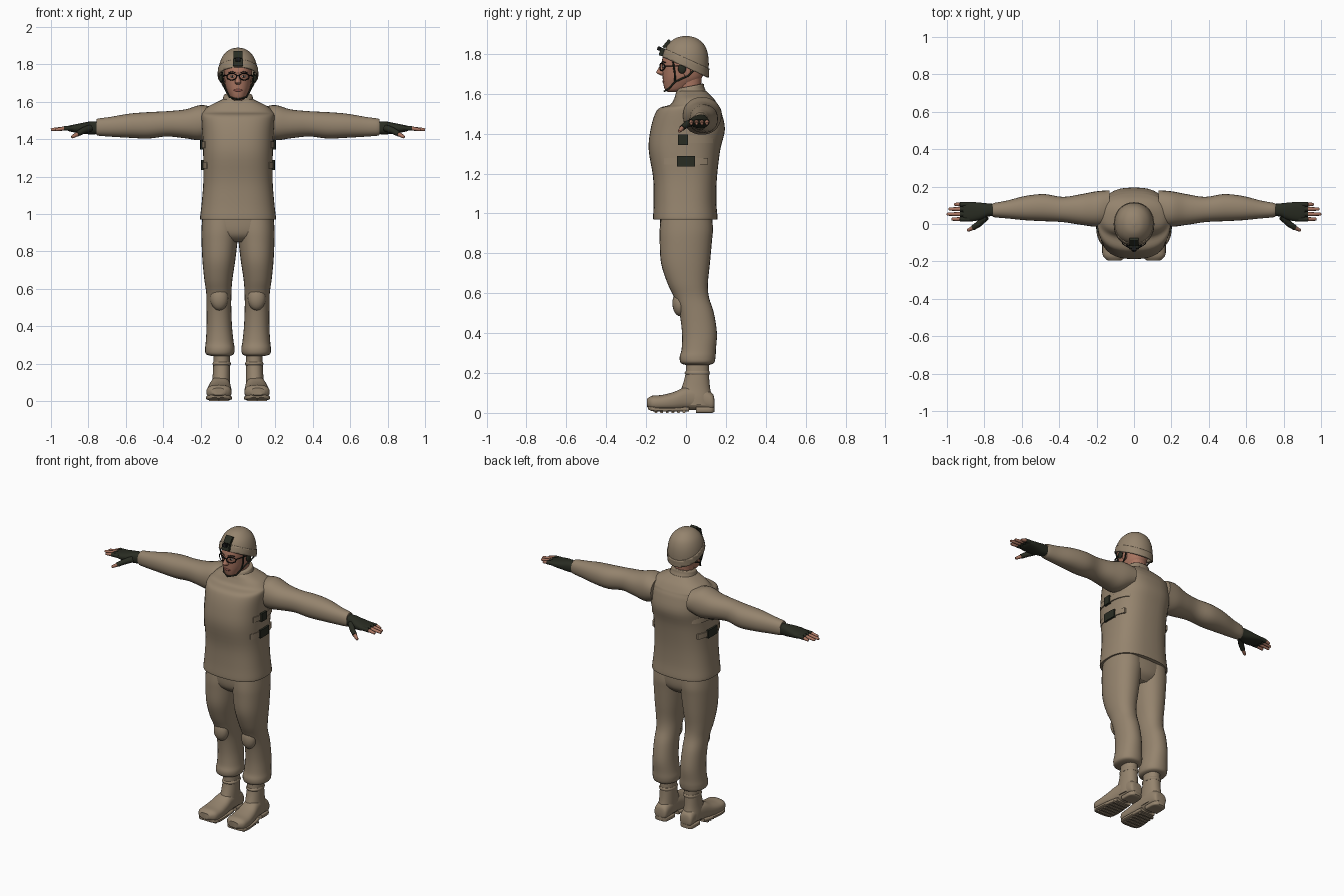
import bpy
import bmesh
from math import cos, sin, pi, radians
from mathutils import Matrix, Vector

default_cube = bpy.data.objects.get("Cube")
if default_cube:
    bpy.data.objects.remove(default_cube)

CM = 0.01


def material(name, red, green, blue):
    mat = bpy.data.materials.new(name)
    mat.use_nodes = True
    colour = (red, green, blue, 1)
    mat.diffuse_color = colour
    shader = mat.node_tree.nodes["Principled BSDF"]
    shader.inputs["Base Color"].default_value = colour
    shader.inputs["Roughness"].default_value = 0.9
    return mat


TAN = material("tan_cloth", 0.3, 0.23, 0.155)
SKIN = material("skin", 0.4, 0.18, 0.12)
GLOVE = material("dark_olive", 0.022, 0.025, 0.016)
BLACK = material("black", 0.008, 0.008, 0.008)
LIP = material("lip", 0.3, 0.1, 0.08)
WHITE = material("eye_white", 0.5, 0.45, 0.4)


def finish(name, bm, mat, mirror=False, angle=40):
    """Turn a bmesh into a smooth shaded object, mirrored across x if asked."""
    bmesh.ops.recalc_face_normals(bm, faces=bm.faces[:])
    mesh = bpy.data.meshes.new(name)
    bm.to_mesh(mesh)
    bm.free()
    mesh.materials.append(mat)
    mesh.shade_smooth()
    mesh.set_sharp_from_angle(angle=radians(angle))
    ob = bpy.data.objects.new(name, mesh)
    bpy.context.collection.objects.link(ob)
    if mirror:
        ob.modifiers.new("mirror", "MIRROR").use_mirror_merge = False
    return ob


def blend(p, q, r, s, t):
    """Smooth curve from q to r."""
    return [b + 0.5 * t * (c - a + t * (2 * a - 5 * b + 4 * c - d + t * (3 * (b - c) + d - a)))
            for a, b, c, d in zip(p, q, r, s)]


def signed_power(value, power):
    return abs(value) ** power * (1 if value > 0 else -1)


def loft_mesh(sections, axis="z", power=2.2, sides=28, steps=4, tilt=0):
    """Skin rounded sections (position, a_min, a_max, b_min, b_max), in centimetres."""
    rows = []
    last = len(sections) - 1
    for i in range(last):
        near = [sections[max(0, min(last, i + k))] for k in (-1, 0, 1, 2)]
        rows += [blend(*near, k / steps) for k in range(steps)]
    rows.append(sections[-1])
    bm = bmesh.new()
    rings = []
    for pos, a0, a1, b0, b1 in rows:
        ring = []
        for k in range(sides):
            angle = 2 * pi * k / sides
            a = (a0 + a1) / 2 + (a1 - a0) / 2 * signed_power(cos(angle), 2 / power)
            b = (b0 + b1) / 2 + (b1 - b0) / 2 * signed_power(sin(angle), 2 / power)
            p = pos + tilt * b
            co = {"x": (p, a, b), "y": (a, p, b), "z": (a, b, p)}[axis]
            ring.append(bm.verts.new(Vector(co) * CM))
        rings.append(ring)
    for low, high in zip(rings, rings[1:]):
        for k in range(sides):
            j = (k + 1) % sides
            bm.faces.new((low[k], low[j], high[j], high[k]))
    bm.faces.new(rings[0])
    bm.faces.new(rings[-1])
    return bm


def loft(name, sections, mat, mirror=False, **shape):
    return finish(name, loft_mesh(sections, **shape), mat, mirror)


def sym(*sections):
    """Sections (height, half_width, y_min, y_max) centred on x."""
    return [(z, -w, w, y0, y1) for z, w, y0, y1 in sections]


def cut(bm, point, normal, fill=False):
    """Slice away everything on the normal's side."""
    geom = bm.verts[:] + bm.edges[:] + bm.faces[:]
    result = bmesh.ops.bisect_plane(bm, geom=geom, plane_co=Vector(point) * CM,
                                    plane_no=normal, clear_outer=True)
    if fill:
        edges = [e for e in result["geom_cut"] if isinstance(e, bmesh.types.BMEdge)]
        bmesh.ops.holes_fill(bm, edges=edges, sides=0)


def ball(name, centre, radii, mat, mirror=False):
    bm = bmesh.new()
    place = Matrix.Translation(Vector(centre) * CM) @ Matrix.Diagonal((*(Vector(radii) * CM), 1))
    bmesh.ops.create_uvsphere(bm, u_segments=20, v_segments=12, radius=1, matrix=place)
    return finish(name, bm, mat, mirror)


def box(name, centre, size, mat, mirror=False, pitch=0):
    bm = bmesh.new()
    place = (Matrix.Translation(Vector(centre) * CM) @ Matrix.Rotation(radians(pitch), 4, "X")
             @ Matrix.Diagonal((*(Vector(size) * CM), 1)))
    bmesh.ops.create_cube(bm, size=1, matrix=place)
    bmesh.ops.bevel(bm, geom=bm.edges[:], offset=0.2 * CM, segments=2, affect="EDGES")
    return finish(name, bm, mat, mirror)


def tube(name, points, radius, mat, mirror=False, taper=1, cyclic=False):
    """Round cord through points, thinning towards its end."""
    curve = bpy.data.curves.new(name, "CURVE")
    curve.dimensions = "3D"
    curve.bevel_depth = radius * CM
    curve.bevel_resolution = 3
    curve.use_fill_caps = True
    spline = curve.splines.new("POLY")
    spline.points.add(len(points) - 1)
    for i, (p, co) in enumerate(zip(spline.points, points)):
        p.co = (*(Vector(co) * CM), 1)
        p.radius = 1 + (taper - 1) * i / (len(points) - 1)
    spline.use_cyclic_u = cyclic
    helper = bpy.data.objects.new(name + "_path", curve)
    mesh = bpy.data.meshes.new_from_object(helper)
    bm = bmesh.new()
    bm.from_mesh(mesh)
    bpy.data.objects.remove(helper)
    bpy.data.meshes.remove(mesh)
    return finish(name, bm, mat, mirror)


# Vest and collar
loft("vest", sym((97, 20, -16.2, 15.5), (98, 20.3, -16.5, 15.8), (106, 19.4, -16.2, 15.2),
                 (118, 18.5, -16.5, 15.5), (132, 18.6, -18.7, 17.2), (142, 19, -17.8, 19.5),
                 (150, 19.5, -15.5, 18), (153, 19.5, -13, 16.8), (154.5, 19, -8, 16),
                 (157.5, 16, -6, 14), (160, 11, -5, 11.5), (161.5, 8, -4, 10)),
     TAN, power=2.6, sides=40)
loft("collar", sym((153, 10.5, -7, 13), (157, 9.3, -6.2, 11), (161, 8.2, -5.2, 9.3),
                   (163, 7.6, -4.6, 8.9), (163.4, 6.8, -4, 8.2)), TAN, tilt=0.2)

# Side straps with buckles
for label, z, width, front, back, clip in (("upper", 137, 19.4, -9.5, 14, (-4, 1)),
                                           ("lower", 126.2, 18.9, -11, 11, (-4.5, 4.5))):
    for part, grow, tall, ends, mat in (("strap", 0, 1.7, (front, back), TAN),
                                        ("buckle", 0.8, 2.6, clip, GLOVE)):
        w = width + grow
        bm = loft_mesh(sym(*((z + side * tall, w, -18.5, 18) for side in (-1, 1))),
                       power=2.6, sides=40, steps=1)
        cut(bm, (0, ends[0], 0), (0, -1, 0), fill=True)
        cut(bm, (0, ends[1], 0), (0, 1, 0), fill=True)
        finish(label + "_" + part, bm, mat)

# Sleeves
loft("sleeves", [(13, -1, 18, 142, 157), (20, -1.5, 17.5, 139.5, 158.3), (28, -0.5, 16, 140.5, 156),
                 (38, 1, 14.5, 141.5, 155), (48, 1.5, 16, 140.4, 154.5), (58, 2, 15, 140.8, 153.7),
                 (68, 3, 12.5, 141.4, 152), (75, 3.7, 11.2, 142, 151), (75.6, 5, 10.3, 143, 150)],
     TAN, mirror=True, axis="x")

# Gloves with bare fingertips
loft("gloves", [(72, 4.5, 10.5, 143, 149.5), (78, 4, 11, 142.6, 149.6), (82, 2.2, 11.4, 142.9, 149),
                (87, 1.4, 11.8, 143.6, 148), (90, 2, 11.5, 144.2, 147.4), (91.5, 3, 11, 145, 147)],
     GLOVE, mirror=True, axis="x", power=2.5)
for finger, y, tip in (("index", 2.6, 97.5), ("middle", 5.3, 100), ("ring", 8, 99), ("little", 10.5, 96)):
    knuckle = (88, y, 146)
    joint = (93, y, 145.8)
    tube(finger + "_finger_gloves", [knuckle, joint], 1.3, GLOVE, mirror=True)
    tube(finger + "_fingertips", [joint, (tip - 0.8, y, 145.2), (tip, y, 145)], 1.1, SKIN,
         mirror=True, taper=0.6)
tube("thumb_gloves", [(79, 4, 146), (83, 0, 144.5), (86, -2, 142.8)], 1.9, GLOVE, mirror=True, taper=0.75)
tube("thumb_tips", [(85.5, -1.7, 143), (88, -3, 141.6), (89, -3.4, 141.1)], 1.2, SKIN, mirror=True, taper=0.6)

# Trousers
loft("seat", sym((85, 8, -8, 9), (88, 14, -11.5, 12), (92, 18, -12.8, 13.2), (99, 19, -13, 13.3)),
     TAN, power=2.6)
loft("trouser_legs", [(99, -0.5, 19, -12.5, 13), (92, -0.5, 19.5, -13.2, 13.5), (86, 0.2, 19.5, -13.2, 13),
                      (75, 1.5, 19, -12.5, 12), (65, 3, 18, -9.3, 11), (58, 3.5, 17, -6, 11.5),
                      (50, 3.6, 16.8, -3.3, 14), (40, 3.2, 16.8, -2, 15.5), (32, 2.4, 17.2, -2.2, 15),
                      (28, 1.8, 17.6, -3.2, 14.8), (25, 2.4, 17, -2.6, 14), (24, 5, 13, 0, 11.5)],
     TAN, mirror=True)
ball("knee_pads", (10, -3, 55), (4.8, 3.8, 6.5), TAN, mirror=True)

# Boots
loft("boot_shafts", [(28, 4.4, 13, 0, 11.5), (20, 4.3, 13.2, -0.2, 11.5), (13, 4.2, 13.6, -2, 12),
                     (8, 4.2, 14.2, -4, 13), (4, 4.2, 14.2, -4, 13.5)], TAN, mirror=True)
loft("boot_cuffs", [(19, 4.2, 13.3, 0, 11.6), (20, 3.8, 13.6, -0.7, 12),
                    (21, 4.2, 13.3, 0, 11.6)], TAN, mirror=True)
loft("boot_feet", [(14.2, 6.5, 12, 3, 7), (13, 4.8, 13.5, 1.2, 10), (7, 4.2, 13.8, 1.4, 13),
                   (0, 4, 15, 1.4, 13), (-6, 3.6, 16.2, 1, 10.5), (-12, 3.4, 16.9, 1, 9),
                   (-17, 4, 16.6, 1.3, 8.6), (-19.6, 7, 14, 3.2, 7)], TAN, mirror=True, axis="y", power=2.5)
loft("front_soles", [(1.5, 4, 14.6, 0.7, 3), (-6, 3.4, 16.4, 0.6, 2.8), (-13, 3.2, 17.1, 0.6, 2.8),
                     (-17, 4.2, 16.5, 0.9, 3.2), (-19, 7, 14, 1.8, 3.6)], TAN, mirror=True, axis="y", power=5)
loft("heel_soles", [(5, 4.4, 13.8, 0, 3), (10, 4.5, 13.8, 0, 3), (13, 5.2, 13.2, 0, 3),
                    (14.3, 7, 11.5, 0.6, 3)], TAN, mirror=True, axis="y", power=5)
for i in range(6):
    box(f"sole_tread_{i + 1}", (10.2, -1 - 2.8 * i, 0.6), (10.5, 1.5, 1.2), TAN, mirror=True)

# Neck and head
loft("neck", sym((155, 6, -4, 8), (162, 5.4, -4, 7.5), (169, 5.6, -5, 8)), SKIN)
loft("head", sym((160.8, 2, -8.8, -4), (162, 3.8, -10.5, 0), (165, 5.4, -11.4, 5), (168, 6.6, -11.7, 8),
                 (172, 7.2, -11.9, 9), (176, 7.5, -12.2, 9.5), (180, 7.4, -11, 9.5),
                 (184, 6, -8.5, 8), (186.5, 2, -3, 3)), SKIN, power=2.3)
loft("nose", sym((169.2, 1, -12.6, -10), (170.4, 1.7, -14.8, -10), (171.5, 1.4, -14.6, -10),
                 (173.5, 0.9, -13.4, -10), (176, 0.8, -12.2, -10)), SKIN, sides=16)
ball("ears", (7.5, 0.5, 171.5), (0.9, 1.9, 3.2), SKIN, mirror=True)
ball("lips", (0, -11.2, 166.2), (2.3, 0.7, 0.7), LIP)
ball("eyes", (3, -11.2, 173.6), (1.3, 0.7, 0.6), WHITE, mirror=True)
ball("pupils", (3, -11.7, 173.6), (0.5, 0.35, 0.5), BLACK, mirror=True)
tube("eyebrows", [(1.4, -12, 175.6), (3, -11.7, 176.1), (5, -10.3, 175.6)], 0.3, BLACK, mirror=True)


# Glasses
def on_face(x, z):
    return (x, -13.1 + 0.07 * x * x, z)


rim = [on_face(3.4 + 2.6 * cos(a), 173.5 + 1.8 * sin(a)) for a in (2 * pi * k / 20 for k in range(20))]
tube("glasses_rims", rim, 0.28, BLACK, mirror=True, cyclic=True)
tube("glasses_bridge", [on_face(x, 174) for x in (-0.9, 0, 0.9)], 0.28, BLACK)
tube("glasses_arms", [on_face(6, 174), (7.5, -6, 174), (7.9, 0, 173.5)], 0.28, BLACK, mirror=True)


# Helmet with a raised lower band, both cut on a slope
def helmet_part(name, grow, low, high=None):
    bm = loft_mesh(sym((164, 10.1 + grow, -11.3 - grow, 10.8 + grow), (170, 10.3 + grow, -11.6 - grow, 11.2 + grow),
                       (176, 10.5 + grow, -11.8 - grow, 11.4 + grow), (181, 9.7 + grow, -10.9 - grow, 10.7 + grow),
                       (185, 7.8 + grow, -8.8 - grow, 8.8 + grow), (188, 4.4, -5, 5), (189, 0.5, -0.6, 0.6)),
                   power=2.1, sides=36)
    cut(bm, (0, 0, low), (0, -0.45, -1))
    if high:
        cut(bm, (0, 0, high), (0, 0.45, 1))
    ob = finish(name, bm, TAN)
    shell = ob.modifiers.new("thickness", "SOLIDIFY")
    shell.thickness = 0.7 * CM
    shell.offset = -1


helmet_part("helmet", 0, 173.6)
helmet_part("helmet_band", 0.35, 173.2, 177.8)

# Helmet mount and chin strap
box("mount_base", (0, -12.2, 181), (5.2, 2, 4), GLOVE, pitch=-15)
box("mount_plate", (0, -9.7, 185), (5, 1.6, 5), GLOVE, pitch=-40)
box("mount_catch", (0, -13.3, 182.6), (2.6, 2.2, 2), BLACK, pitch=-20)
tube("front_straps", [(8.6, -6.5, 176), (7.6, -5.6, 170), (6.4, -5.5, 166), (4.6, -8.5, 162.6), (0, -10.8, 161.3)],
     0.45, GLOVE, mirror=True)
tube("rear_straps", [(9.4, 4, 172), (8, 1, 169), (6.4, -5.5, 166)], 0.45, GLOVE, mirror=True)
ball("ear_pads", (9, -2, 172.5), (0.9, 2, 2.4), GLOVE, mirror=True)
